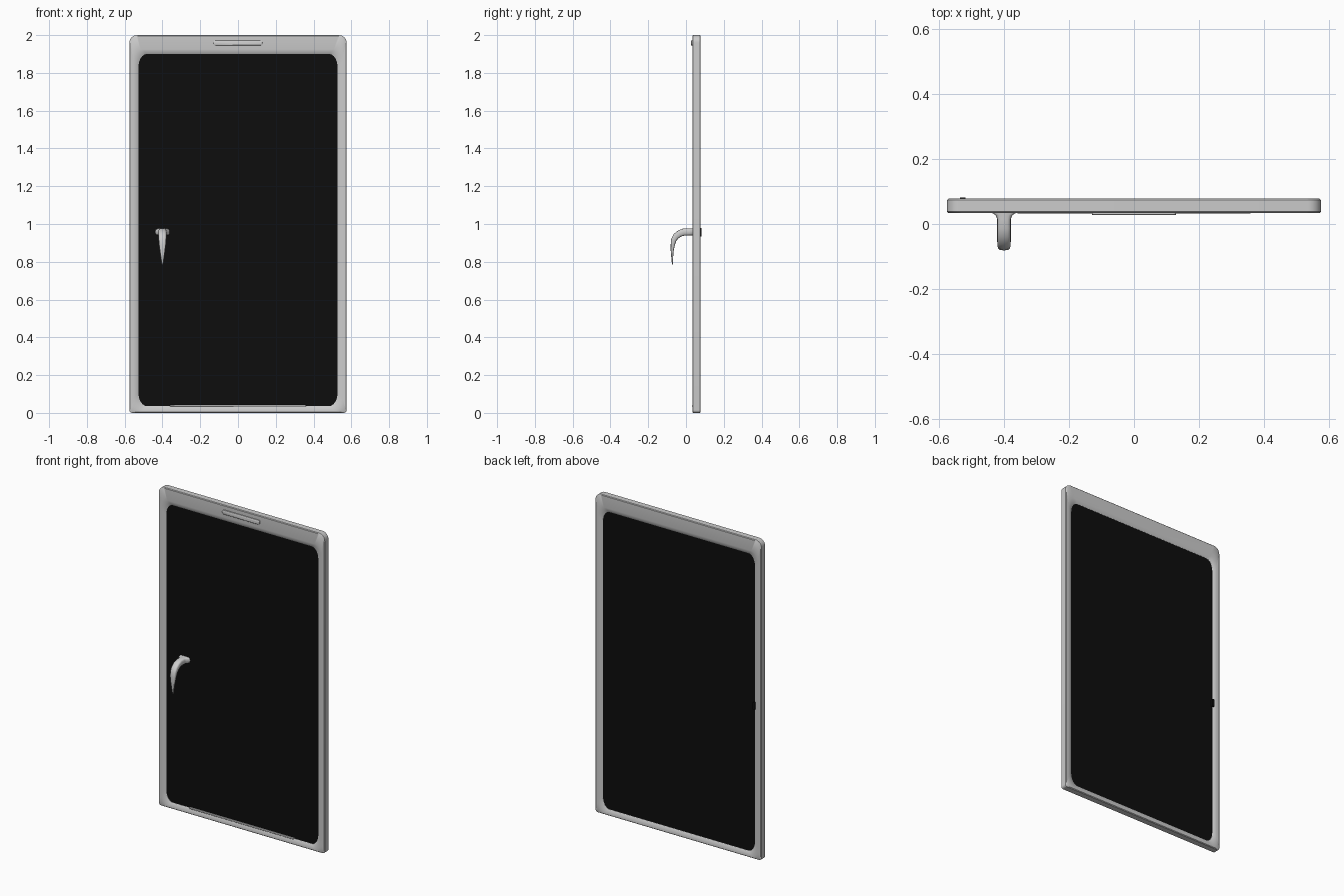
import bpy, bmesh, math

if "Cube" in bpy.data.objects:
    bpy.data.objects.remove(bpy.data.objects["Cube"])

black = bpy.data.materials.new("dark_glass")
black.diffuse_color = (0.004, 0.004, 0.004, 1)
black.use_nodes = True
black.node_tree.nodes["Principled BSDF"].inputs["Base Color"].default_value = black.diffuse_color


def outline(x, z0, z1, top, bottom, n=8):
    """Rounded rectangle in x/z; top and bottom are corner radii (rx, rz)."""
    pts = []
    for q, (sx, sz) in enumerate(((1, 1), (-1, 1), (-1, -1), (1, -1))):
        rx, rz = top if sz > 0 else bottom
        cz = z1 - rz if sz > 0 else z0 + rz
        for i in range(n + 1):
            a = math.pi / 2 * (q + i / n)
            pts.append((sx * (x - rx) + rx * math.cos(a), cz + rz * math.sin(a)))
    return pts


def loft(name, loops, closed=False, mat=None):
    """Bridge equal-length vertex loops; closed joins last to first, else caps."""
    bm = bmesh.new()
    rings = [[bm.verts.new(p) for p in lp] for lp in loops]
    n = len(rings[0])
    for k in range(len(rings) if closed else len(rings) - 1):
        a, b = rings[k], rings[(k + 1) % len(rings)]
        for i in range(n):
            j = (i + 1) % n
            bm.faces.new((a[i], a[j], b[j], b[i]))
    if not closed:
        bm.faces.new(rings[0])
        bm.faces.new(rings[-1])
    bmesh.ops.recalc_face_normals(bm, faces=bm.faces)
    me = bpy.data.meshes.new(name)
    bm.to_mesh(me)
    bm.free()
    ob = bpy.data.objects.new(name, me)
    bpy.context.collection.objects.link(ob)
    if mat:
        me.materials.append(mat)
    bpy.ops.object.select_all(action='DESELECT')
    ob.select_set(True)
    bpy.context.view_layer.objects.active = ob
    bpy.ops.object.shade_smooth_by_angle(angle=math.radians(40))
    return ob


def at(y, pts):
    return [(x, y, z) for x, z in pts]


def outer(d):
    return outline(0.575 - d, d, 2 - d, (0.04, 0.04), (0.015, 0.015))


def opening(d):
    return outline(0.527 + d, 0.036 - d, 1.9 + d, (0.045, 0.07), (0.045, 0.07))


# Door frame: front bevel, sloped lip into the window, mirrored on the back
F, B = 0.034, 0.078
loft("door_frame", [
    at(F + 0.004, outer(0)), at(F, outer(0.004)),
    at(F, opening(0.025)), at(F + 0.003, opening(0.01)), at(F + 0.009, opening(0)),
    at(B - 0.009, opening(0)), at(B - 0.003, opening(0.01)), at(B, opening(0.025)),
    at(B, outer(0.004)), at(B - 0.004, outer(0))], closed=True)

# Window glass
loft("window_glass", [at(0.044, opening(0.004)), at(0.068, opening(0.004))], mat=black)


def plate(name, x, y0, y1, z0, z1, r, cx=0, mat=None):
    def o(d):
        return [(cx + px, pz) for px, pz in
                outline(x - d, z0 + d, z1 - d, (r, r), (r, r), 4)]
    return loft(name, [at(y0, o(0.002)), at(y0 + 0.002, o(0)), at(y1, o(0))], mat=mat)


# Top badge plate, sill strip and rear latch
plate("top_plate", 0.13, 0.027, 0.04, 1.945, 1.972, 0.01)
plate("sill_strip", 0.36, 0.0325, 0.048, 0.033, 0.041, 0.001)
plate("rear_latch", 0.008, 0.066, 0.081, 0.935, 0.98, 0.003, cx=-0.527, mat=black)

# Curved tapering handle: y, z, half width, half thickness, direction angle
path = [(0.046, 0.958, 0.039, 0.019, 0), (0.034, 0.958, 0.036, 0.019, 0),
        (0.026, 0.958, 0.025, 0.019, 0), (0.015, 0.958, 0.021, 0.019, 0),
        (-0.012, 0.957, 0.021, 0.019, 8), (-0.033, 0.950, 0.021, 0.018, 25),
        (-0.053, 0.935, 0.021, 0.017, 45), (-0.065, 0.915, 0.020, 0.014, 65),
        (-0.070, 0.890, 0.018, 0.011, 82), (-0.073, 0.860, 0.014, 0.008, 87),
        (-0.073, 0.825, 0.009, 0.005, 90), (-0.072, 0.785, 0.003, 0.002, 90)]
rings = []
for y, z, w, t, deg in path:
    a = math.radians(deg)
    ring = []
    for i in range(16):
        u = 2 * math.pi * i / 16
        c, s = math.cos(u), math.sin(u)
        c = math.copysign(abs(c) ** 0.6, c)  # squarish cross-section
        s = math.copysign(abs(s) ** 0.6, s)
        ring.append((-0.4 + w * c, y - t * s * math.sin(a), z + t * s * math.cos(a)))
    rings.append(ring)
loft("door_handle", rings)
